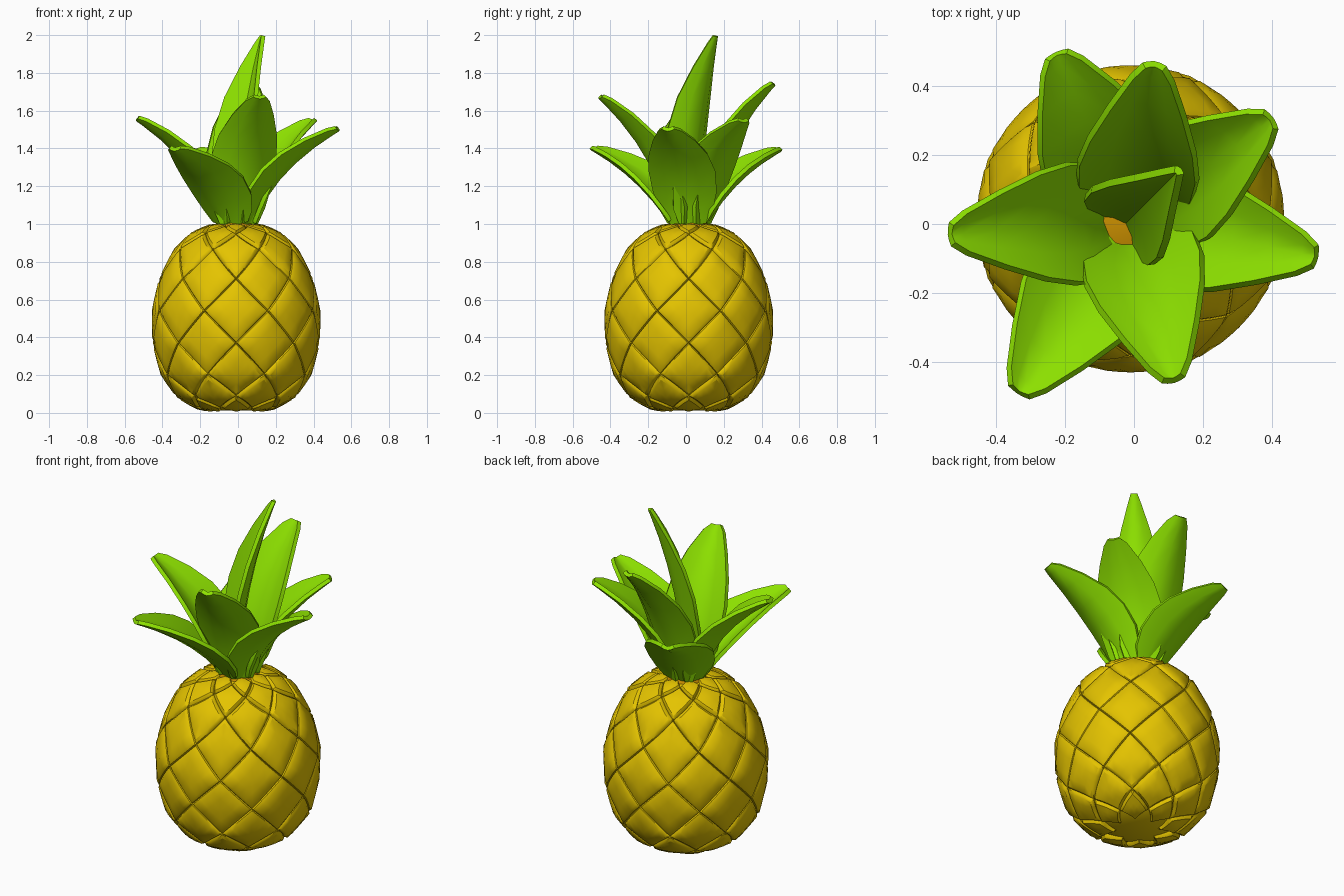
import bpy, bmesh
from math import sin, cos, tau, atan2, hypot, radians
from mathutils import Vector

if "Cube" in bpy.data.objects:
    bpy.data.objects.remove(bpy.data.objects["Cube"])

CX, CY = -0.01, 0.015          # axis of the fruit


def material(name, rgb):
    m = bpy.data.materials.new(name)
    m.diffuse_color = (*rgb, 1)
    m.use_nodes = True
    m.node_tree.nodes["Principled BSDF"].inputs["Base Color"].default_value = m.diffuse_color
    return m


YELLOW = material("rind yellow", (0.78, 0.55, 0.0))
ORANGE = material("crown base orange", (0.60, 0.28, 0.0))
GREEN = material("leaf green", (0.27, 0.76, 0.0))


def make_object(name, bm, mat, angle, thickness=0):
    bmesh.ops.remove_doubles(bm, verts=bm.verts, dist=0.0004)
    bmesh.ops.recalc_face_normals(bm, faces=bm.faces)
    me = bpy.data.meshes.new(name)
    bm.to_mesh(me)
    bm.free()
    ob = bpy.data.objects.new(name, me)
    bpy.context.collection.objects.link(ob)
    me.materials.append(mat)
    bpy.ops.object.select_all(action='DESELECT')
    ob.select_set(True)
    bpy.context.view_layer.objects.active = ob
    if thickness:
        m = ob.modifiers.new("thickness", 'SOLIDIFY')
        m.thickness = thickness
        m.offset = 0
        bpy.ops.object.modifier_apply(modifier=m.name)
    bpy.ops.object.shade_smooth_by_angle(angle=radians(angle))
    return ob


def add_grid(bm, rows):
    vs = [[bm.verts.new(p) for p in row] for row in rows]
    for a, b in zip(vs, vs[1:]):
        for i in range(len(a) - 1):
            bm.faces.new((a[i], a[i + 1], b[i + 1], b[i]))


def around(angle, r, z):
    return Vector((CX + r * sin(angle), CY - r * cos(angle), z))


def lathe(name, profile, mat, n):
    bm = bmesh.new()
    add_grid(bm, [[around(tau * i / n, r, z) for i in range(n + 1)] for r, z in profile])
    return make_object(name, bm, mat, 40)


# Profile (radius, z) at each row of diamond corners
LEVELS = [(0.11, 0.018), (0.20, 0.033), (0.305, 0.09), (0.392, 0.205),
          (0.43, 0.37), (0.438, 0.54), (0.395, 0.71), (0.318, 0.865),
          (0.23, 0.945), (0.14, 0.98), (0.05, 0.99)]


def rind_curve(angle, level):
    i = min(int(level), len(LEVELS) - 2)
    f = level - i
    (r0, z0), (r1, z1) = LEVELS[i], LEVELS[i + 1]
    return around(angle, r0 + (r1 - r0) * f, z0 + (z1 - z0) * f)


# Diamond scales: eight per row, alternate rows staggered, each half flattened
STEPS = [(-1, -0.012), (-0.97, 0.004), (-0.84, 0.015), (-0.4, 0.019), (0, 0.02),
         (0.4, 0.019), (0.84, 0.015), (0.97, 0.004), (1, -0.012)]


def scale_point(a0, k, u, v, height):
    p = rind_curve(a0 + (u - v) / 2 * tau / 16, k + (u + v) / 2)
    low, high = rind_curve(a0, k - 1), rind_curve(a0, k + 1)
    left, right = rind_curve(a0 - tau / 16, k), rind_curve(a0 + tau / 16, k)
    s, t = (u + 1) / 2, (v + 1) / 2
    flat = low * (1 - s) * (1 - t) + right * s * (1 - t) + left * (1 - s) * t + high * s * t
    n = (right - left).cross(high - low).normalized()
    p = p.lerp(flat, 0.4) + n * height
    p.z = max(p.z, 0.0)
    return p


bm = bmesh.new()
for k in range(1, len(LEVELS) - 1):
    for j in range(8):
        a0 = tau / 8 * (j + (0 if k % 2 else 0.5))
        add_grid(bm, [[scale_point(a0, k, u, v, min(hu, hv)) for u, hu in STEPS]
                      for v, hv in STEPS])
make_object("rind_scales", bm, YELLOW, 35)

# Solid core under the scales, and the small orange seat of the crown
core = [(0, 0.012), (0.10, 0.012)] + [(r - 0.02, z + 0.006) for r, z in LEVELS[1:-1]] + [(0, 0.985)]
lathe("fruit_core", core, YELLOW, 32)
lathe("crown_base", [(0.12, 0.97), (0.10, 1.005), (0.05, 1.02), (0, 1.022)], ORANGE, 24)

WIDTHS = [(0, 0.20), (0.10, 0.275), (0.26, 0.335), (0.45, 0.35), (0.62, 0.31),
          (0.8, 0.22), (0.95, 0.12), (1, 0.06)]


def leaf(name, tip, base_r=0.085, base_z=0.995, scale=1.0, cup=0.2, bow=0.22, point=1.0):
    dx, dy = tip[0] - CX, tip[1] - CY
    reach, az = hypot(dx, dy), atan2(dy, dx)
    out, side = Vector((cos(az), sin(az), 0)), Vector((-sin(az), cos(az), 0))
    up = Vector((0, 0, 1))
    start = Vector((CX, CY, base_z)) + out * base_r
    end = Vector(tip)
    ctrl = start + out * (reach - base_r) * bow + up * (end.z - base_z) * 0.58
    rows = []
    for t, w in WIDTHS:
        w *= scale * (1 + (point - 1) * t ** 4)
        p = start * (1 - t) ** 2 + ctrl * 2 * t * (1 - t) + end * t * t
        d = ((ctrl - start) * (1 - t) + (end - ctrl) * t).normalized()
        inward = side.cross(d).normalized()
        if inward.dot(up - out) < 0:
            inward = -inward
        rows.append([p + side * s * w / 2 + inward * cup * w * abs(s) ** 1.6
                     for s in (-1, -0.5, 0, 0.5, 1)])
    bm = bmesh.new()
    add_grid(bm, rows)
    make_object(name, bm, GREEN, 40, thickness=0.022)


# Ring of outer leaves (the two lowest bow out more), then the tall centre leaf
TIPS = [(-0.225, 0.495, 1.39), (0.06, 0.465, 1.74), (0.40, 0.305, 1.545),
        (0.53, -0.095, 1.50), (0.115, -0.455, 1.67), (-0.335, -0.49, 1.395),
        (-0.535, -0.03, 1.555)]
for i, tip in enumerate(TIPS):
    low = tip[2] < 1.45
    leaf(f"outer_leaf_{i + 1}", tip, bow=0.30 if low else 0.22, scale=1.06 if low else 1.0)
leaf("centre_leaf", (0.13, 0.155, 1.995), base_r=-0.01, base_z=1.0, scale=0.82,
     cup=0.27, point=0.45)
